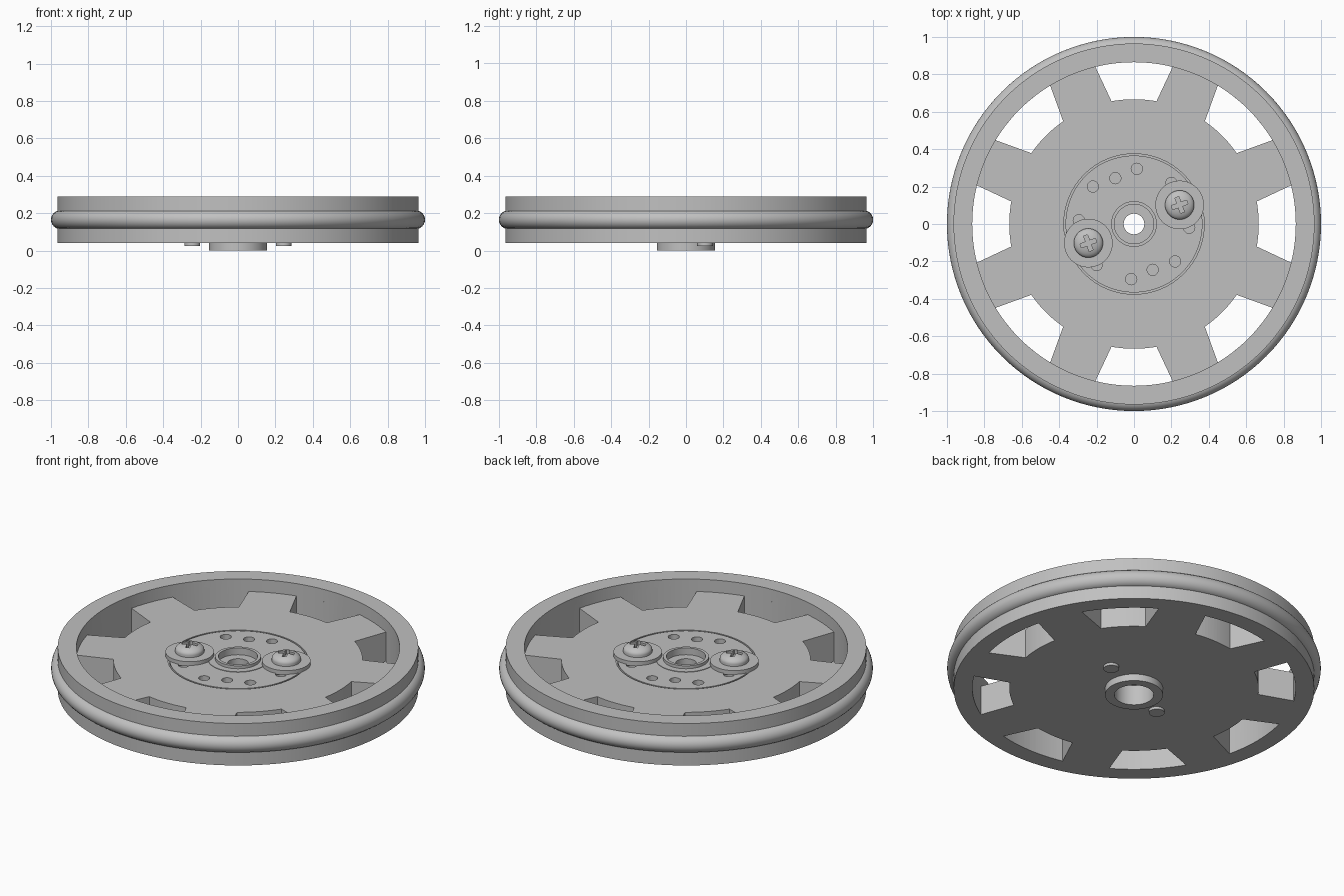
import bpy, bmesh, math
from mathutils import Matrix, Vector

if "Cube" in bpy.data.objects:
    bpy.data.objects.remove(bpy.data.objects["Cube"])

grey = bpy.data.materials.new("light grey")
grey.use_nodes = True
COLOUR = (0.53, 0.53, 0.53, 1)
grey.diffuse_color = COLOUR
grey.node_tree.nodes["Principled BSDF"].inputs["Base Color"].default_value = COLOUR


def finish(name, bm, smooth=True):
    bmesh.ops.recalc_face_normals(bm, faces=bm.faces)
    mesh = bpy.data.meshes.new(name)
    bm.to_mesh(mesh)
    bm.free()
    mesh.materials.append(grey)
    obj = bpy.data.objects.new(name, mesh)
    bpy.context.collection.objects.link(obj)
    if smooth:
        shade(obj)
    return obj


def shade(obj):
    bpy.ops.object.select_all(action="DESELECT")
    obj.select_set(True)
    bpy.context.view_layer.objects.active = obj
    bpy.ops.object.shade_smooth_by_angle(angle=math.radians(30))


def lathe(name, profile, steps, centre=(0, 0), closed=False):
    """Spin a (radius, height) profile round the vertical axis."""
    bm = bmesh.new()
    verts = [bm.verts.new((r, 0, z)) for r, z in profile]
    pairs = list(zip(verts, verts[1:])) + ([(verts[-1], verts[0])] if closed else [])
    edges = [bm.edges.new(p) for p in pairs]
    bmesh.ops.spin(bm, geom=verts + edges, cent=(0, 0, 0), axis=(0, 0, 1),
                   angle=math.tau, steps=steps, use_merge=True)
    bmesh.ops.remove_doubles(bm, verts=bm.verts, dist=1e-5)
    bmesh.ops.translate(bm, verts=bm.verts, vec=(*centre, 0))
    return finish(name, bm)


def prism(bm, outline, z0, z1):
    face = bm.faces.new([bm.verts.new((x, y, z0)) for x, y in outline])
    top = bmesh.ops.extrude_face_region(bm, geom=[face])["geom"]
    bmesh.ops.translate(bm, vec=(0, 0, z1 - z0),
                        verts=[v for v in top if isinstance(v, bmesh.types.BMVert)])


def polar(r, a):
    return r * math.cos(a), r * math.sin(a)


def circle(x, y, r, n=24):
    return [(x + r * math.cos(math.tau * i / n), y + r * math.sin(math.tau * i / n))
            for i in range(n)]


def cut(obj, bm):
    cutter = finish("cutter", bm, smooth=False)
    cutter.hide_render = True
    mod = obj.modifiers.new("cut", "BOOLEAN")
    mod.operation, mod.solver, mod.object = "DIFFERENCE", "EXACT", cutter
    bpy.ops.object.select_all(action="DESELECT")
    obj.select_set(True)
    bpy.context.view_layer.objects.active = obj
    bpy.ops.object.modifier_apply(modifier=mod.name)
    bpy.data.objects.remove(cutter)
    shade(obj)


# Wheel body: rim, recessed web, insert groove, hub collar and bore
FLOOR, BASE, TOP = 0.215, 0.04, 0.288
RIM_IN = 0.865
wheel = lathe("wheel_body", [
    (0.965, BASE), (0.965, 0.12), (0.955, 0.125), (0.955, 0.205), (0.965, 0.21),
    (0.965, TOP), (RIM_IN, TOP), (RIM_IN, FLOOR),
    (0.375, FLOOR), (0.375, FLOOR - 0.02), (0.366, FLOOR - 0.02), (0.366, FLOOR),
    (0.16, FLOOR), (0.16, FLOOR + 0.003), (0.122, FLOOR + 0.003), (0.122, 0.235),
    (0.105, 0.235), (0.105, 0.195), (0.055, 0.195), (0.055, 0.12), (0.105, 0.12),
    (0.105, 0), (0.155, 0), (0.155, BASE)], 128, closed=True)

# Eight flared windows through the web
bm = bmesh.new()
for k in range(8):
    mid = k * math.tau / 8
    spread = [i / 6 - 1 for i in range(13)]
    inner = [polar(0.667, mid + s * math.radians(10.4)) for s in spread]
    outer = [polar(RIM_IN, mid + s * math.radians(13.8)) for s in reversed(spread)]
    prism(bm, inner + outer, 0, FLOOR + 0.03)
cut(wheel, bm)

# Blind holes in the insert, the same on both sides
bm = bmesh.new()
for x, y in [(0.015, 0.295), (-0.1, 0.245), (-0.22, 0.2), (0.2, 0.22), (-0.295, 0.02)]:
    for side in (1, -1):
        prism(bm, circle(side * x, side * y, 0.03), FLOOR - 0.04, FLOOR + 0.03)
cut(wheel, bm)

# Round-section tyre
lathe("tyre", [(0.95 + x, 0.165 + z) for x, z in circle(0, 0, 0.05)], 128, closed=True)

# Two screws with washers, and their tips under the wheel
for name, side in (("left", 1), ("right", -1)):
    c = (side * 0.244, side * 0.102)
    lathe(name + "_washer", [(0, FLOOR - 0.005), (0.13, FLOOR - 0.005), (0.13, 0.237),
                             (0, 0.237)], 48, c)
    arc = [math.radians(a) for a in range(0, 91, 10)]
    dome = [(0.078 * math.cos(a), 0.25 + 0.036 * math.sin(a)) for a in arc[:-1]]
    head = lathe(name + "_screw_head", [(0, 0.232), (0.078, 0.232)] + dome + [(0, 0.286)],
                 40, c)
    bm = bmesh.new()
    cross = []
    for k in range(4):
        a = k * math.tau / 4 + math.radians(20)
        for r, da in ((0.016, -45), (0.045, -14), (0.045, 14)):
            x, y = polar(r, a + math.radians(da))
            cross.append((c[0] + x, c[1] + y))
    prism(bm, cross, 0.255, 0.32)
    cut(head, bm)
    lathe(name + "_screw_tip", [(0, 0.025), (0.042, 0.025), (0.042, 0.06), (0, 0.06)], 32, c)
